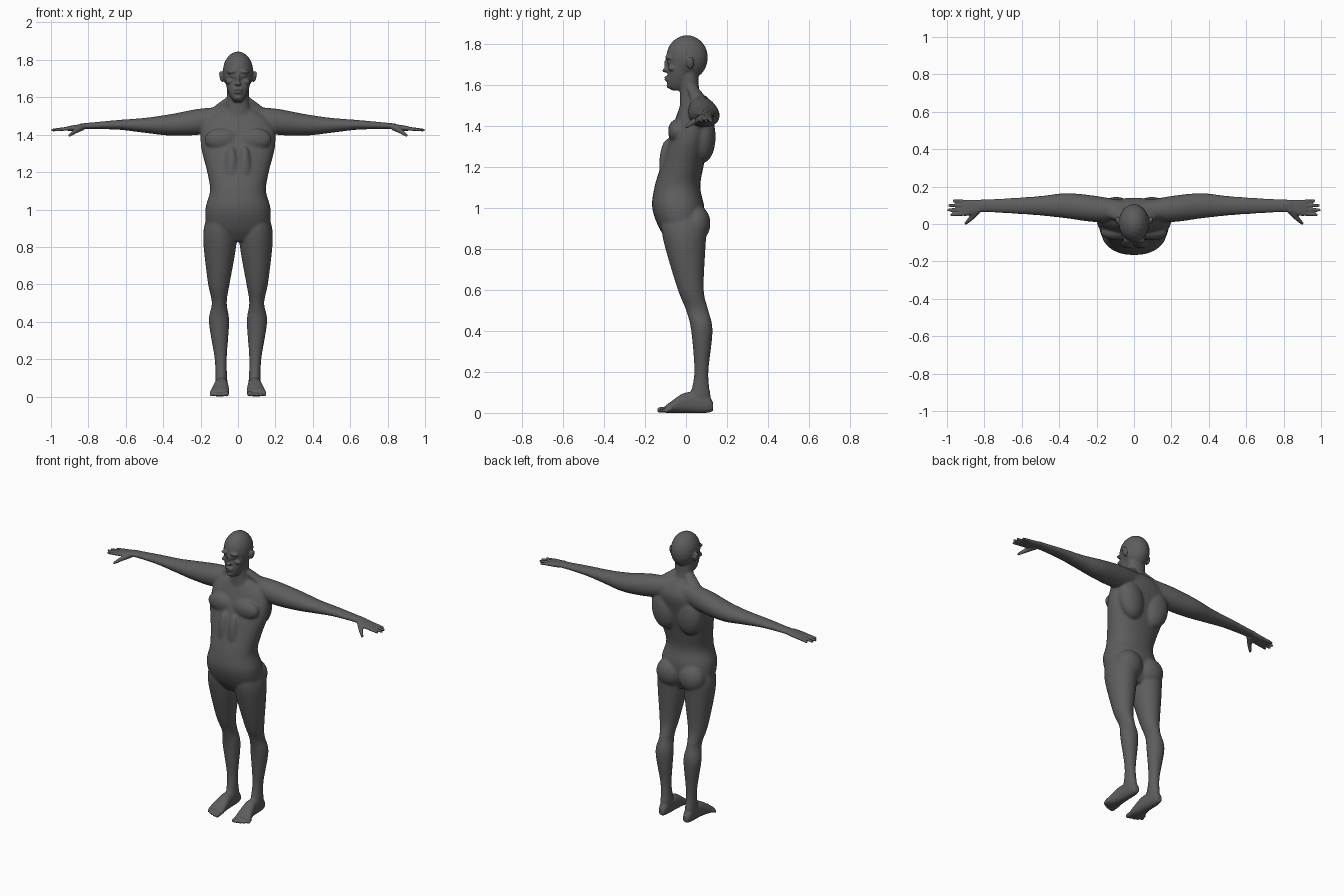
import bpy, bmesh, math
from mathutils import Matrix, Vector

if "Cube" in bpy.data.objects:
    bpy.data.objects.remove(bpy.data.objects["Cube"])

SIDES = 28
STEPS = 6
skin = bmesh.new()


def spline(before, start, end, after, t):
    """Smooth blend between two sections, guided by their neighbours."""
    points = []
    for a, b, c, d in zip(before, start, end, after):
        slope_in, slope_out = (c - a) / 2, (d - b) / 2
        bend = 3 * (c - b) - 2 * slope_in - slope_out
        twist = 2 * (b - c) + slope_in + slope_out
        points.append(b + t * (slope_in + t * (bend + t * twist)))
    return points


def rounded(low, high, wave, power):
    middle, half = (low + high) / 2, (high - low) / 2
    return middle + half * math.copysign(abs(wave) ** (2 / power), wave)


def loft(axis, sections, power=2, sides=(1, -1)):
    """Closed skin through (position, low_a, high_a, low_b, high_b) sections."""
    last = len(sections) - 1
    rows = []
    for i in range(last):
        near = [sections[min(max(i + k, 0), last)] for k in (-1, 0, 1, 2)]
        rows += [spline(*near, step / STEPS) for step in range(STEPS)]
    rows.append(sections[-1])
    for side in sides:
        rings = []
        for position, low_a, high_a, low_b, high_b in rows:
            ring = []
            for k in range(SIDES):
                angle = math.tau * k / SIDES
                a = rounded(low_a, high_a, math.cos(angle), power)
                b = rounded(low_b, high_b, math.sin(angle), power)
                x, y, z = {"x": (position, a, b),
                           "y": (a, position, b),
                           "z": (a, b, position)}[axis]
                ring.append(skin.verts.new((side * x, y, z)))
            rings.append(ring)
        for lower, upper in zip(rings, rings[1:]):
            for k in range(SIDES):
                skin.faces.new((lower[k - 1], lower[k], upper[k], upper[k - 1]))
        skin.faces.new(rings[0])
        skin.faces.new(rings[-1])


def column(sections):
    """Centred loft along z from (height, half_width, front, back)."""
    loft("z", [(height, -half, half, front, back) for height, half, front, back in sections],
         power=2.2, sides=(1,))


def blob(at, size, tilt=0):
    """Ellipsoid, mirrored when it is off the centre line."""
    for side in (1, -1) if at[0] else (1,):
        place = Matrix.Translation((side * at[0], at[1], at[2]))
        turn = Matrix.Rotation(side * tilt, 4, "Y")
        scale = Matrix.Diagonal((*size, 1))
        bmesh.ops.create_icosphere(skin, subdivisions=3, radius=1, matrix=place @ turn @ scale)


def digit(start, end, thick, thin):
    """Finger, thumb or toe: a mirrored tapering rod with rounded ends."""
    blob(at=start, size=(thick, thick, thick))
    blob(at=end, size=(thin, thin, thin))
    for side in (1, -1):
        mirror = Vector((side, 1, 1))
        base, tip = Vector(start) * mirror, Vector(end) * mirror
        along = tip - base
        place = Matrix.Translation((base + tip) / 2)
        turn = along.to_track_quat("Z", "Y").to_matrix().to_4x4()
        bmesh.ops.create_cone(skin, cap_ends=True, segments=16, radius1=thick, radius2=thin,
                              depth=along.length, matrix=place @ turn)


# Torso
column([(.83, .06, -.08, .05), (.9, .16, -.13, .08), (1, .175, -.165, .09),
        (1.1, .15, -.155, .07), (1.2, .165, -.125, .085), (1.35, .2, -.08, .12),
        (1.47, .18, -.04, .14), (1.55, .06, -.01, .1)])
blob(at=(.09, -.045, 1.375), size=(.09, .043, .06))              # chest
blob(at=(.095, .085, 1.35), size=(.085, .06, .13), tilt=.15)     # shoulder blade
blob(at=(.08, .05, .925), size=(.088, .07, .09))                 # buttock
blob(at=(.035, -.09, 1.2), size=(.04, .042, .14))                # abdomen

# Neck and the slope to the shoulders
column([(1.49, .09, -.03, .13), (1.56, .06, -.03, .07), (1.66, .06, -.03, .06)])
loft("z", [(1.6, .02, .06, 0, .05), (1.5, .02, .2, .03, .13)])

# Head
blob(at=(0, .005, 1.735), size=(.082, .102, .11))                # skull
column([(1.575, .02, -.07, -.02), (1.6, .04, -.09, .02),
        (1.65, .06, -.09, .03), (1.7, .07, -.085, .03), (1.74, .07, -.09, .03)])
blob(at=(.03, -.085, 1.737), size=(.03, .018, .01), tilt=.15)    # brow
blob(at=(.03, -.08, 1.715), size=(.014, .014, .009))             # eye
blob(at=(.045, -.07, 1.685), size=(.022, .018, .013), tilt=.3)   # cheekbone
blob(at=(0, -.092, 1.7), size=(.009, .016, .034))                # nose bridge
blob(at=(0, -.1, 1.672), size=(.018, .016, .01))                 # nose tip
for height in (1.64, 1.626):                                     # lips
    blob(at=(0, -.09, height), size=(.024, .017, .006))
blob(at=(0, -.082, 1.597), size=(.02, .013, .013))               # chin
blob(at=(.089, .02, 1.71), size=(.01, .02, .031), tilt=.22)      # ear

# Arms
loft("x", [(.04, .02, .12, 1.43, 1.55), (.2, .01, .15, 1.4, 1.54),
           (.36, .03, .165, 1.395, 1.51), (.5, .045, .15, 1.41, 1.49),
           (.65, .055, .14, 1.427, 1.478), (.84, .065, .13, 1.43, 1.46)])

# Hands
loft("x", [(.81, .07, .13, 1.435, 1.46), (.85, .055, .13, 1.425, 1.455),
           (.9, .043, .13, 1.42, 1.447), (.925, .05, .12, 1.425, 1.44)], power=2.6)
for i in range(4):
    across = .12 - .022 * i
    reach = .992 - .01 * (i - 1.7) ** 2
    splay = .003 * (1.5 - i)
    digit((.905, across, 1.433), (reach, across + splay, 1.425), thick=.0105, thin=.008)
knuckle = (.872, .03, 1.418)
digit((.835, .075, 1.44), knuckle, thick=.019, thin=.013)
digit(knuckle, (.9, .003, 1.397), thick=.013, thin=.008)

# Legs
loft("z", [(.97, .04, .16, -.11, .08), (.9, .01, .183, -.12, .1), (.8, .01, .184, -.1, .095),
           (.6, .045, .16, -.04, .087), (.5, .06, .14, 0, .11), (.4, .047, .156, .025, .13),
           (.2, .06, .125, .04, .11), (.08, .057, .12, .02, .12), (.02, .06, .11, .03, .125)])

# Feet
loft("y", [(.133, .07, .105, .01, .05), (.1, .06, .117, 0, .09), (0, .052, .127, 0, .1),
           (-.08, .046, .147, 0, .05), (-.1, .05, .144, 0, .036)], power=2.3)
for i in range(5):
    across = .062 + .02 * i
    reach = .002 * i * i - .128
    radius = .01 if i else .014
    digit((across, -.075, .02), (across, reach, radius), thick=radius, thin=radius)

# Fuse the parts into one body
bmesh.ops.recalc_face_normals(skin, faces=skin.faces)
mesh = bpy.data.meshes.new("body")
skin.to_mesh(mesh)
skin.free()
body = bpy.data.objects.new("body", mesh)
bpy.context.collection.objects.link(body)


def apply_modifiers():
    evaluated = body.evaluated_get(bpy.context.evaluated_depsgraph_get())
    result = bpy.data.meshes.new_from_object(evaluated)
    body.modifiers.clear()
    body.data = result


remesh = body.modifiers.new("fuse", "REMESH")
remesh.mode = "VOXEL"
remesh.voxel_size = .0055
apply_modifiers()

# Soften everything a little, and the trunk and limbs a lot
limbs = body.vertex_groups.new(name="trunk_and_limbs")
limbs.add([v.index for v in body.data.vertices
           if abs(v.co.x) < .8 and .11 < v.co.z < 1.56], 1, "REPLACE")
for group, rounds in (("", 2), (limbs.name, 20)):
    smooth = body.modifiers.new("soften", "SMOOTH")
    smooth.iterations = rounds
    smooth.vertex_group = group
apply_modifiers()

# Colour
grey = bpy.data.materials.new("dark_grey")
grey.use_nodes = True
shade = (.11, .11, .11, 1)
grey.diffuse_color = shade
grey.node_tree.nodes["Principled BSDF"].inputs["Base Color"].default_value = shade
body.data.materials.clear()
body.data.materials.append(grey)
body.data.shade_smooth()
